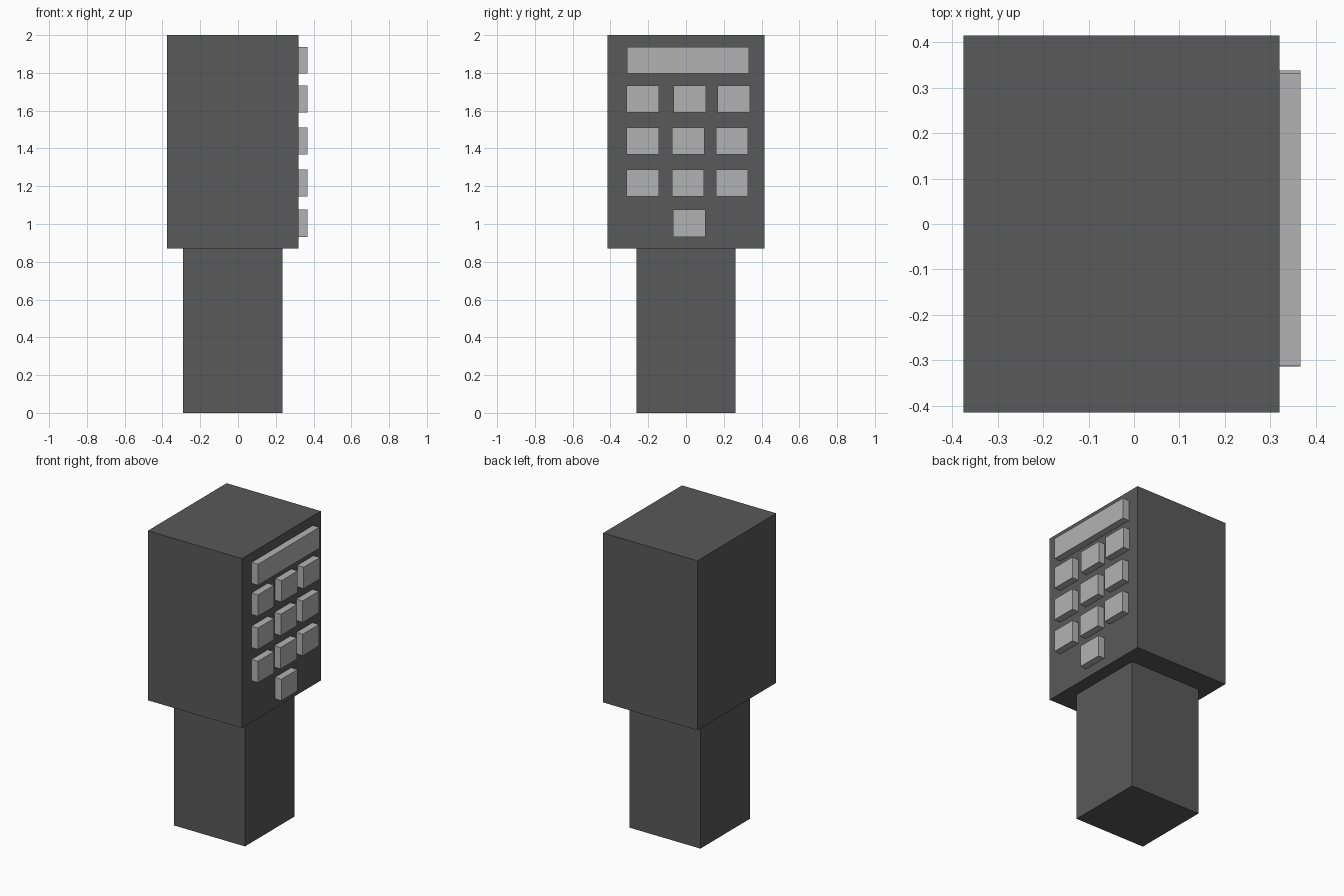
import bpy
import bmesh
from mathutils import Matrix, Vector

if "Cube" in bpy.data.objects:
    bpy.data.objects.remove(bpy.data.objects["Cube"])


def material(name, shade):
    mat = bpy.data.materials.new(name)
    mat.diffuse_color = (shade, shade, shade, 1)
    mat.use_nodes = True
    mat.node_tree.nodes["Principled BSDF"].inputs["Base Color"].default_value = mat.diffuse_color
    return mat


def box(name, lo, hi, mat):
    lo, hi = Vector(lo), Vector(hi)
    bm = bmesh.new()
    bmesh.ops.create_cube(bm, size=1, matrix=Matrix.Diagonal((*(hi - lo), 1)))
    mesh = bpy.data.meshes.new(name)
    bm.to_mesh(mesh)
    bm.free()
    mesh.materials.append(mat)
    obj = bpy.data.objects.new(name, mesh)
    obj.location = (lo + hi) / 2
    bpy.context.collection.objects.link(obj)
    return obj


dark = material("dark_grey", 0.1)
light = material("light_grey", 0.45)

# Pedestal and housing
box("post", (-0.29, -0.262, 0), (0.235, 0.262, 0.87), dark)
box("housing", (-0.375, -0.415, 0.87), (0.32, 0.415, 2), dark)

# Display and keys stand proud of the +x face
FACE, FRONT = 0.315, 0.367
box("display", (FACE, -0.313, 1.796), (FRONT, 0.333, 1.936), light)

# Rows of keys: centre height, then centre y of each key (slightly uneven)
KEY_W, KEY_H = 0.17, 0.143
rows = [
    (1.661, (-0.229, 0.020, 0.253)),
    (1.440, (-0.229, 0.012, 0.243)),
    (1.218, (-0.229, 0.011, 0.243)),
    (1.004, (0.017,)),
]
for r, (z, columns) in enumerate(rows, 1):
    for c, y in enumerate(columns, 1):
        box(f"key_row{r}_{c}",
            (FACE, y - KEY_W / 2, z - KEY_H / 2),
            (FRONT, y + KEY_W / 2, z + KEY_H / 2), light)
